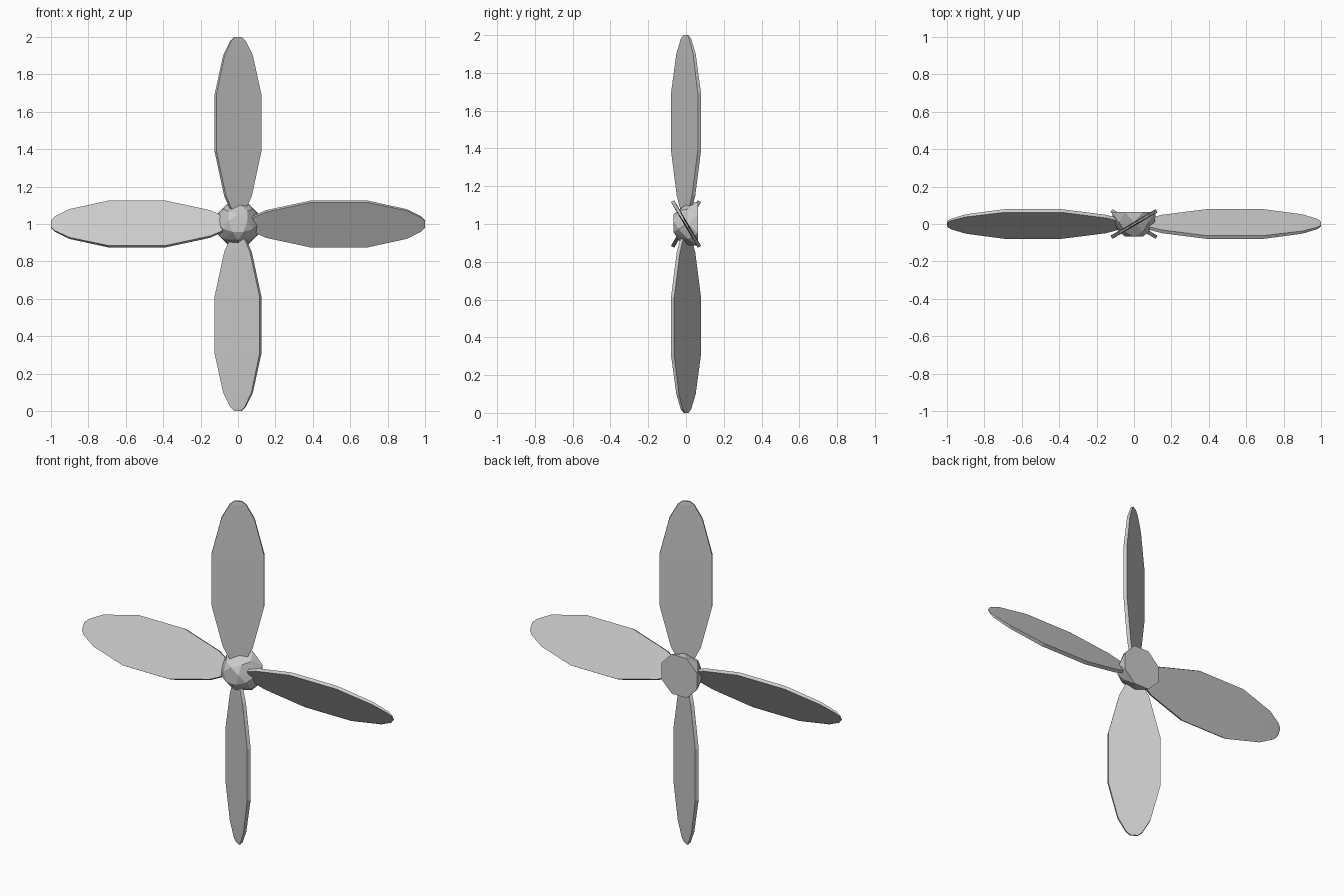
import bpy, bmesh
from math import pi, cos, sin, radians
from mathutils import Matrix, Vector

if "Cube" in bpy.data.objects:
    bpy.data.objects.remove(bpy.data.objects["Cube"])

CENTRE = Matrix.Translation((0, 0, 1))


def finish(name, bm):
    bmesh.ops.recalc_face_normals(bm, faces=bm.faces)
    mesh = bpy.data.meshes.new(name)
    bm.to_mesh(mesh)
    bm.free()
    obj = bpy.data.objects.new(name, mesh)
    bpy.context.collection.objects.link(obj)
    return obj


# Blade stations: distance from hub axis, half chord, half thickness
STATIONS = [(0.08, 0.045, 0.009), (0.15, 0.080, 0.010), (0.39, 0.140, 0.010),
            (0.69, 0.140, 0.010), (0.90, 0.088, 0.008), (0.98, 0.044, 0.006),
            (1.00, 0.020, 0.004)]


def blade(name, turn):
    bm = bmesh.new()
    rings = [[bm.verts.new((sx * c, sy * t, r))
              for sx, sy in ((-1, -1), (1, -1), (1, 1), (-1, 1))]
             for r, c, t in STATIONS]
    for a, b in zip(rings, rings[1:]):
        for i in range(4):
            j = (i + 1) % 4
            bm.faces.new((a[i], a[j], b[j], b[i]))
    bm.faces.new(rings[0])
    bm.faces.new(rings[-1])
    # Pitch the blade, then turn it around the hub
    bm.transform(CENTRE @ Matrix.Rotation(turn, 4, 'Y')
                 @ Matrix.Rotation(radians(30.5), 4, 'Z'))
    return finish(name, bm)


for k, side in enumerate(("top", "right", "bottom", "left")):
    blade("blade_" + side, k * pi / 2)

# Faceted hub: flat octagonal back, narrowing to a small pentagon nose
bm = bmesh.new()
for y, r, n, start in ((0.063, 0.125, 8, 22.5), (0.01, 0.112, 8, 0),
                       (-0.04, 0.085, 5, 54), (-0.066, 0.052, 5, 90)):
    for i in range(n):
        a = radians(start) + 2 * pi * i / n
        bm.verts.new(CENTRE @ Vector((r * cos(a), y, r * sin(a))))
hull = bmesh.ops.convex_hull(bm, input=bm.verts)
bmesh.ops.dissolve_limit(bm, angle_limit=radians(1), verts=bm.verts, edges=bm.edges)
finish("hub", bm)
